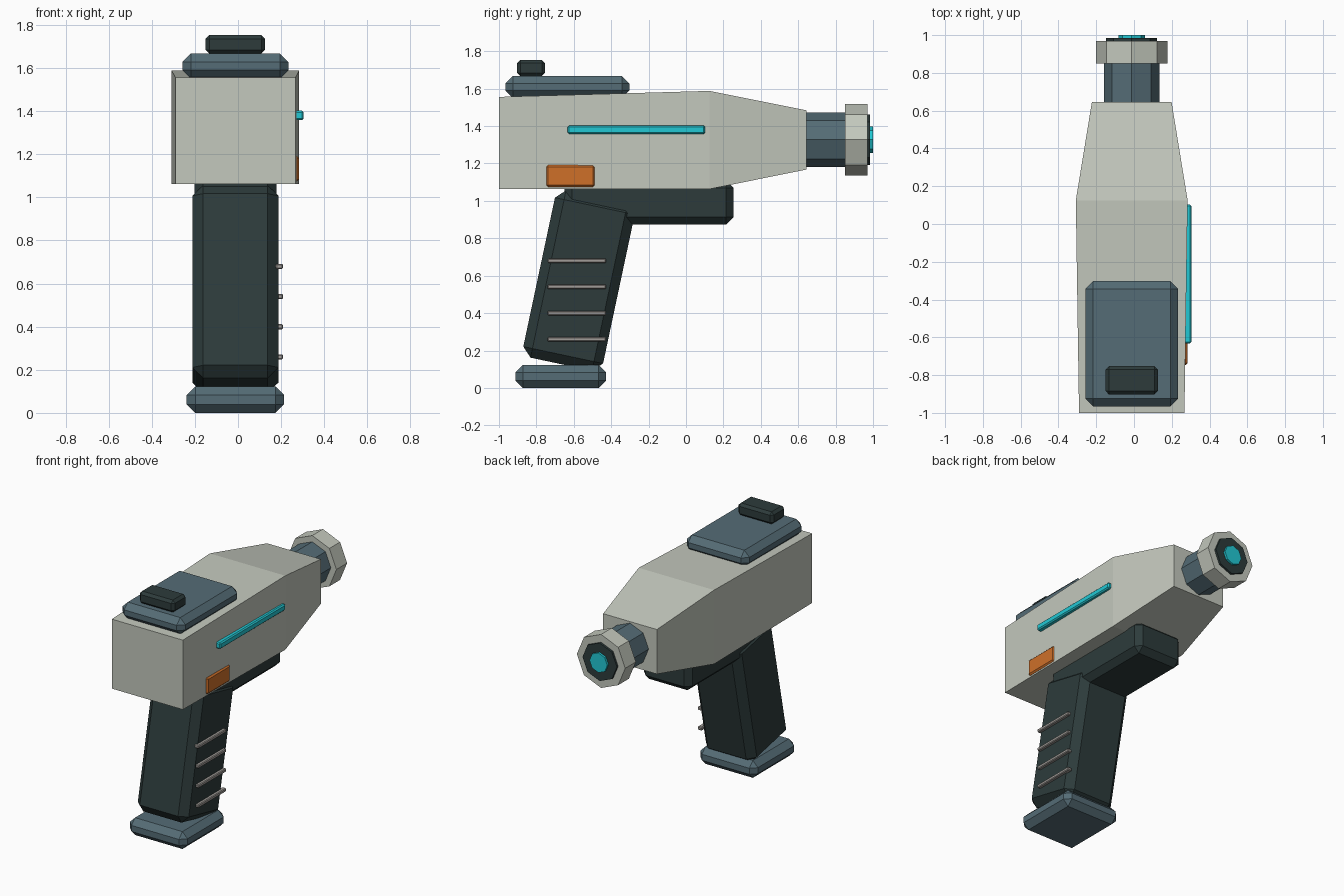
import bpy, bmesh, math
from mathutils import Matrix, Vector

if "Cube" in bpy.data.objects:
    bpy.data.objects.remove(bpy.data.objects["Cube"], do_unlink=True)

CX = -0.012      # centre plane of the main parts
BORE = 1.327     # height of the barrel axis


def material(name, rgb):
    m = bpy.data.materials.new(name)
    m.use_nodes = True
    m.diffuse_color = (*rgb, 1)
    m.node_tree.nodes["Principled BSDF"].inputs["Base Color"].default_value = (*rgb, 1)
    return m


shell = material("pale grey", (0.55, 0.58, 0.51))
slate = material("slate blue", (0.09, 0.15, 0.18))
dark = material("dark green grey", (0.026, 0.044, 0.044))
metal = material("warm grey", (0.36, 0.34, 0.32))
cyan = material("cyan", (0.016, 0.58, 0.66))
orange = material("orange", (0.62, 0.16, 0.022))


def finish(name, bm, mat):
    bmesh.ops.recalc_face_normals(bm, faces=bm.faces)
    mesh = bpy.data.meshes.new(name)
    bm.to_mesh(mesh)
    bm.free()
    mesh.materials.append(mat)
    obj = bpy.data.objects.new(name, mesh)
    bpy.context.collection.objects.link(obj)
    return obj


def box(name, mat, x, y, z, bevel, tilt=0):
    """Chamfered box from (min, max) ranges, tilted about x at its centre."""
    bm = bmesh.new()
    bmesh.ops.create_cube(bm, size=1)
    bmesh.ops.scale(bm, verts=bm.verts, vec=[b - a for a, b in (x, y, z)])
    bmesh.ops.bevel(bm, geom=bm.edges[:], offset=bevel, segments=1,
                    affect='EDGES', profile=0.5)
    place = Matrix.Translation([(a + b) / 2 for a, b in (x, y, z)])
    bm.transform(place @ Matrix.Rotation(math.radians(tilt), 4, 'X'))
    return finish(name, bm, mat)


def octagon(name, mat, radius, y0, y1):
    """Eight-sided cylinder along the bore."""
    bm = bmesh.new()
    bmesh.ops.create_cone(bm, cap_ends=True, segments=8, radius1=radius,
                          radius2=radius, depth=y1 - y0)
    bm.transform(Matrix.Translation((CX, (y0 + y1) / 2, BORE))
                 @ Matrix.Rotation(math.pi / 2, 4, 'X'))
    return finish(name, bm, mat)


def centred(half):
    return (CX - half, CX + half)


# Main housing: rectangular sections lofted along y
bm = bmesh.new()
rings = []
for y, half, low, high in ((-1, 0.279, 1.063, 1.556),
                           (0.125, 0.296, 1.063, 1.588),
                           (0.645, 0.211, 1.168, 1.484)):
    left, right = centred(half)
    rings.append([bm.verts.new(p) for p in ((left, y, low), (right, y, low),
                                            (right, y, high), (left, y, high))])
for a, b in zip(rings, rings[1:]):
    for i in range(4):
        j = (i + 1) % 4
        bm.faces.new((a[i], a[j], b[j], b[i]))
bm.faces.new(rings[0])
bm.faces.new(rings[-1])
finish("housing", bm, shell)

# Barrel and muzzle
octagon("barrel", slate, 0.146, 0.6, 0.88)
octagon("muzzle_ring", shell, 0.19, 0.85, 0.97)
octagon("muzzle_disc", dark, 0.135, 0.94, 0.985)
octagon("emitter", cyan, 0.07, 0.96, 1.0)

# Top plate and rear sight
box("top_plate", slate, centred(0.246), (-0.965, -0.303), (1.55, 1.668), 0.04)
box("rear_sight", dark, centred(0.138), (-0.903, -0.753), (1.667, 1.754), 0.018)

# Lower frame, raked grip and its foot
box("lower_frame", dark, centred(0.19), (-0.65, 0.255), (0.873, 1.11), 0.04)
box("grip", dark, centred(0.2), (-0.79, -0.354), (0.117, 1.031), 0.05, tilt=-12)
box("grip_foot", slate, centred(0.226), (-0.912, -0.427), (0, 0.123), 0.04)

# Raised ribs on the left side of the grip
for i in range(4):
    z = 0.26 + 0.14 * i
    box(f"grip_rib_{i + 1}", metal, (0.175, 0.209), (-0.74, -0.427),
        (z - 0.012, z + 0.012), 0.005)

# Side light strip and selector button
box("light_strip", cyan, (0.264, 0.304), (-0.633, 0.102), (1.358, 1.403), 0.008)
box("selector_button", orange, (0.24, 0.283), (-0.747, -0.488), (1.074, 1.191), 0.01)
